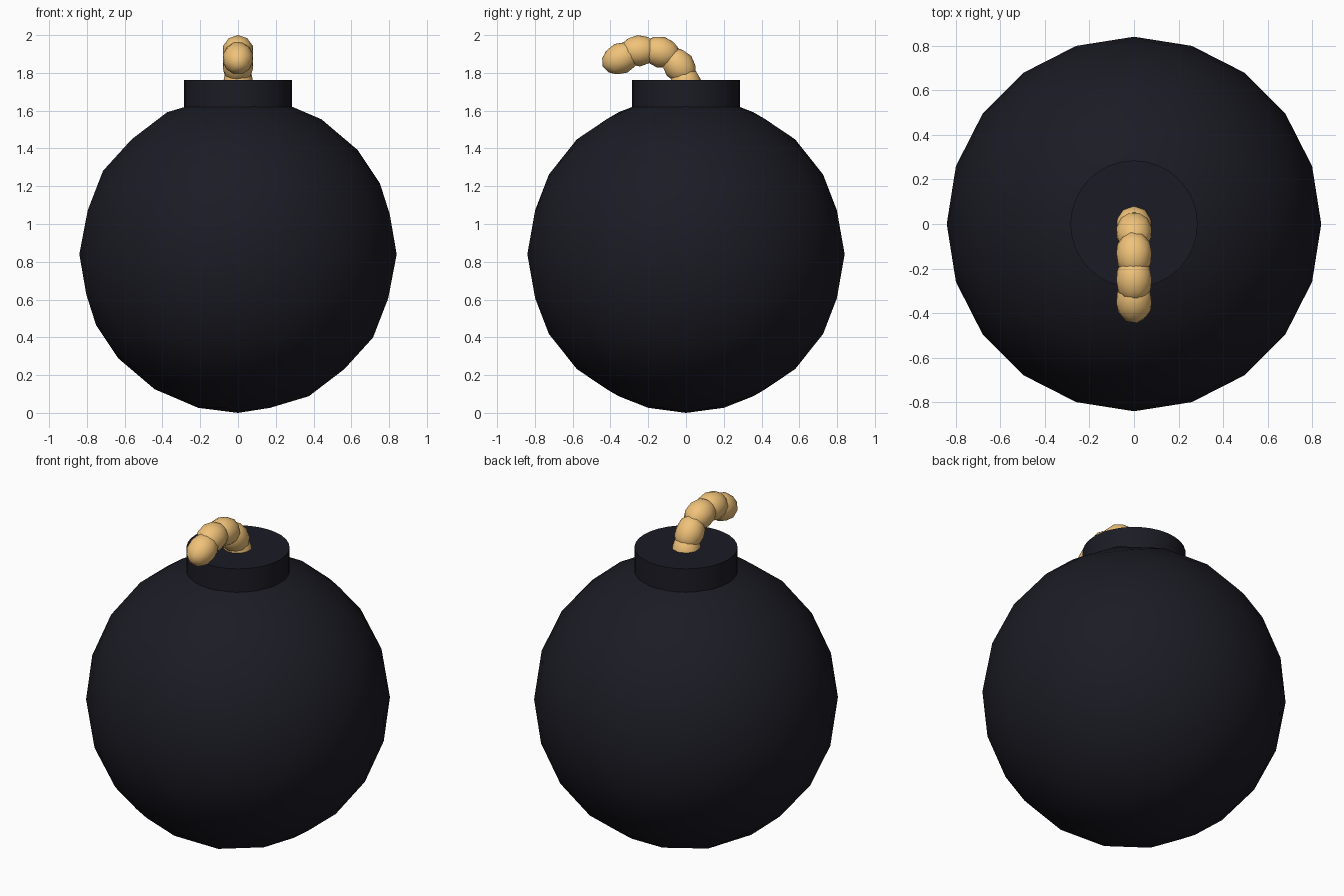
import bpy
from math import atan2, radians

if "Cube" in bpy.data.objects:
    bpy.data.objects.remove(bpy.data.objects["Cube"])


def material(name, color):
    mat = bpy.data.materials.new(name)
    mat.diffuse_color = (*color, 1.0)
    mat.use_nodes = True
    mat.node_tree.nodes["Principled BSDF"].inputs["Base Color"].default_value = mat.diffuse_color
    return mat


dark_iron = material("dark_iron", (0.011, 0.011, 0.018))
cord = material("cord", (0.87, 0.54, 0.19))


def finish(name, mat, angle):
    obj = bpy.context.object
    obj.name = obj.data.name = name
    obj.data.materials.append(mat)
    bpy.ops.object.shade_smooth_by_angle(angle=radians(angle))
    return obj


# Round low-poly body
R = 0.84
bpy.ops.mesh.primitive_ico_sphere_add(subdivisions=3, radius=R, location=(0, 0, R))
finish("body", dark_iron, 60)

# Collar on top of the body
BOTTOM, TOP = 1.617, 1.762
bpy.ops.mesh.primitive_cylinder_add(vertices=32, radius=0.285, depth=TOP - BOTTOM,
                                    location=(0, 0, (TOP + BOTTOM) / 2))
finish("collar", dark_iron, 40)

# Fuse: overlapping stretched beads (y, z, direction y, direction z)
beads = [
    (0.0, 1.74, -0.25, 0.97),
    (-0.037, 1.837, -0.62, 0.78),
    (-0.135, 1.910, -0.97, 0.25),
    (-0.25, 1.917, -1.0, -0.08),
    (-0.345, 1.877, -0.91, -0.41),
]
for i, (y, z, dy, dz) in enumerate(beads, 1):
    bpy.ops.mesh.primitive_ico_sphere_add(subdivisions=2, radius=0.083, location=(0, y, z),
                                          rotation=(atan2(-dy, dz), 0, 0))
    bpy.context.object.scale = (1, 1, 1.27)
    finish(f"fuse_bead_{i}", cord, 70)
